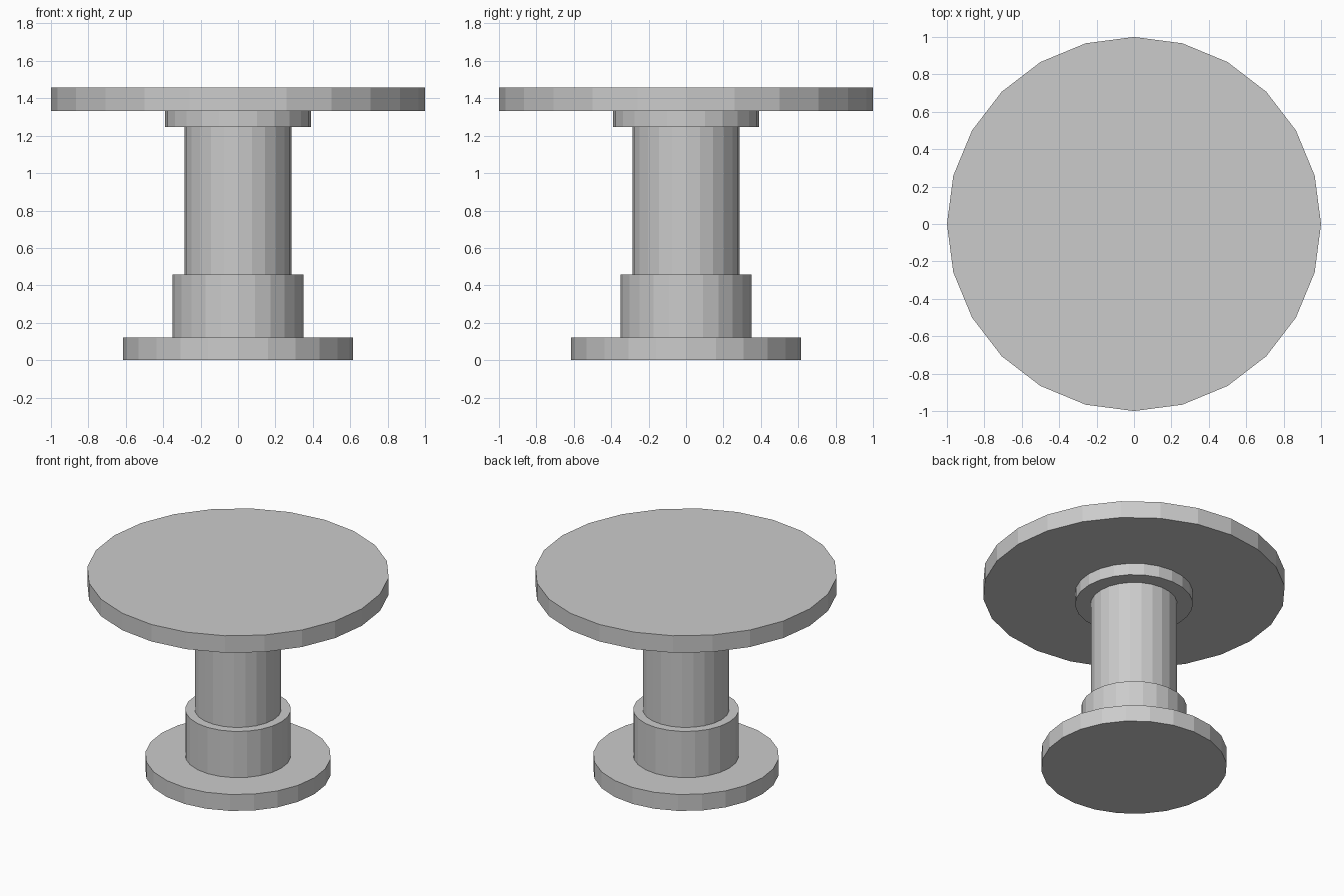
import bpy

if "Cube" in bpy.data.objects:
    bpy.data.objects.remove(bpy.data.objects["Cube"])

SIDES = 24


def disc(name, radius, z0, z1):
    """Flat-shaded round part between two heights."""
    bpy.ops.mesh.primitive_cylinder_add(
        vertices=SIDES, radius=radius, depth=z1 - z0,
        location=(0, 0, (z0 + z1) / 2))
    bpy.context.object.name = name


# Round table, stacked from the floor up
disc("base_plate", 0.615, 0.0, 0.12)
disc("lower_collar", 0.35, 0.12, 0.457)
disc("column", 0.287, 0.457, 1.247)
disc("upper_collar", 0.39, 1.247, 1.333)
disc("table_top", 1.0, 1.333, 1.457)
